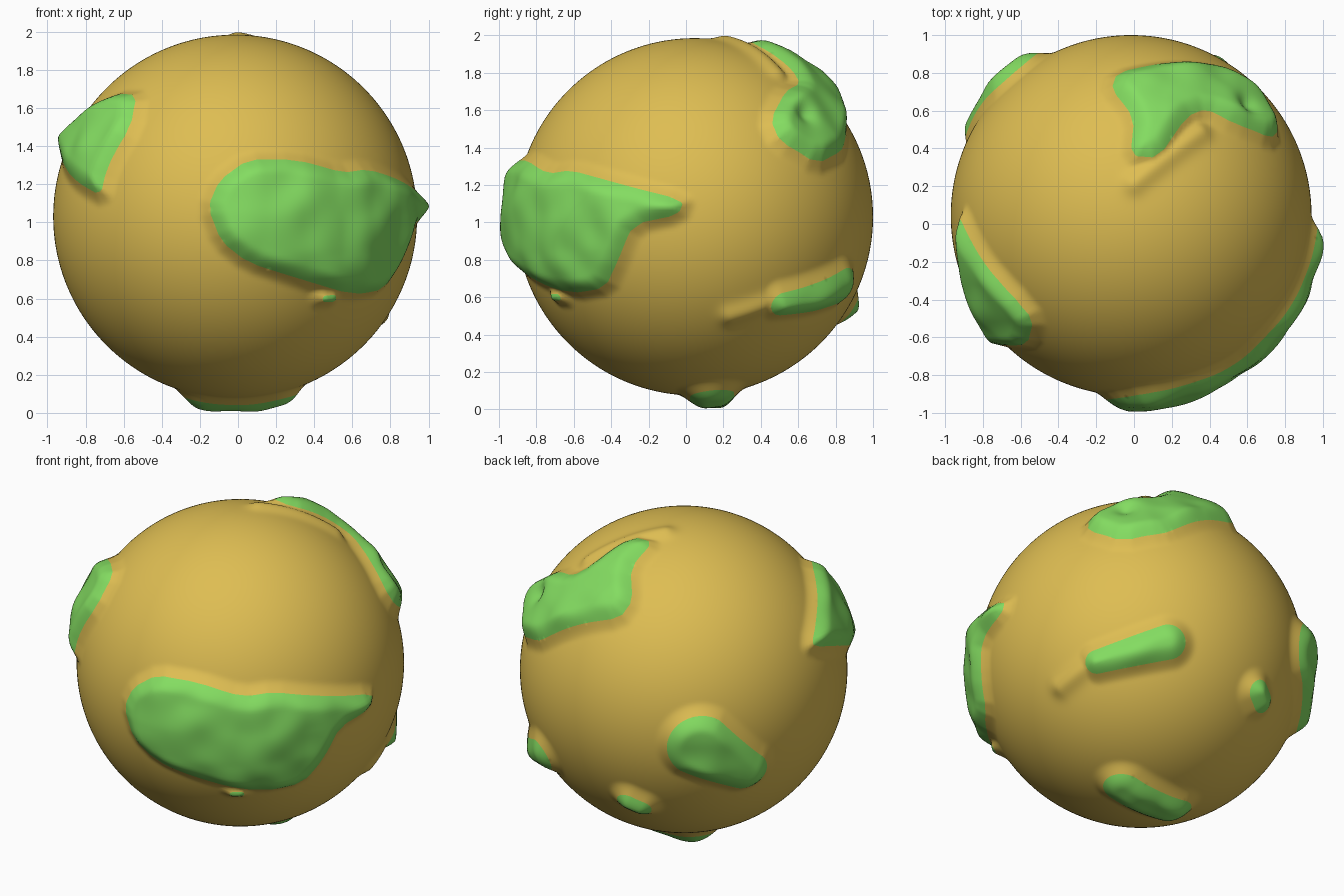
import bpy, bmesh, math
from mathutils import Vector, noise

if "Cube" in bpy.data.objects:
    bpy.data.objects.remove(bpy.data.objects["Cube"])

C = Vector((-0.015, 0.045, 1.03))   # globe centre
R, RG = 0.955, 0.99                 # globe radius, radius at the land border

# view: (azimuth, elevation, horizontal centre, vertical centre)
VIEWS = {
    "F": (0, 0, C.x, C.z), "R": (90, 0, C.y, C.z), "T": (0, 90, C.x, C.y),
    "B": (0, -90, C.x, -C.y), "BL": (215, 22, 0, 0), "BR": (145, -30, 0, 0),
}


def direction(view, a, b):
    """Unit direction from the globe centre for a point seen in a view."""
    az, el, ca, cb = VIEWS[view]
    az, el = math.radians(az), math.radians(el)
    u, v = (a - ca) / RG, (b - cb) / RG
    w = math.sqrt(max(0, 1 - u * u - v * v))
    right = Vector((math.cos(az), math.sin(az), 0))
    out = Vector((math.sin(az) * math.cos(el), -math.cos(az) * math.cos(el), math.sin(el)))
    return (right * u + out.cross(right) * v + out * w).normalized()


def run(view, *pts):
    return [direction(view, a, b) for a, b in pts]


class Land:
    """Rounded coast polygon, flattened around its own middle."""
    def __init__(self, pts):
        self.mid = sum(pts, Vector()).normalized()
        self.e1 = self.mid.orthogonal().normalized()
        self.e2 = self.mid.cross(self.e1)
        flat = [self.flatten(p) for p in pts]
        self.reach = max(p.length for p in flat) + 0.15
        self.poly = []
        for a, b in zip(flat, flat[1:] + flat[:1]):
            self.poly += [a.lerp(b, .2), a.lerp(b, .8)]

    def flatten(self, d):
        q = Vector((d.dot(self.e1), d.dot(self.e2)))
        return q.normalized() * self.mid.angle(d, 0) if q.length > 1e-9 else q

    def inside(self, d):
        """Signed distance to the coast, positive on land."""
        if self.mid.dot(d) < math.cos(self.reach):
            return -1.0
        q, best, within = self.flatten(d), 9.0, False
        for a, b in zip(self.poly, self.poly[1:] + self.poly[:1]):
            ab = b - a
            t = min(1, max(0, (q - a).dot(ab) / ab.length_squared))
            best = min(best, (q - a - ab * t).length)
            if (a.y > q.y) != (b.y > q.y) and q.x < a.x + (q.y - a.y) / ab.y * ab.x:
                within = not within
        return best if within else -best


class Stroke:
    """Tapered stroke between two points, for simple lands and islands."""
    def __init__(self, view, p, q, r0, r1):
        (self.a, self.b), self.r0, self.r1 = run(view, p, q), r0, r1

    def inside(self, d):
        ab = self.b - self.a
        k = min(1, max(0, (d - self.a).dot(ab) / ab.length_squared))
        return self.r0 + (self.r1 - self.r0) * k - (d - self.a.lerp(self.b, k).normalized()).length


front_land = Land(
    run("F", (-.16, 1.08), (-.1, 1.22), (.05, 1.33), (.3, 1.33), (.55, 1.26), (.68, 1.28))
    + run("R", (-.4, 1.22), (-.01, 1.12), (-.04, 1.04), (-.28, .99), (-.36, .8), (-.43, .65))
    + run("F", (.6, .62), (.3, .71), (.05, .79), (-.09, .9)))
upper_back_land = Land(
    run("T", (-.12, .71), (-.09, .8), (.16, .85), (.4, .85))
    + run("R", (.83, 1.38), (.7, 1.31), (.5, 1.43), (.45, 1.55))
    + run("T", (.53, .53), (.38, .61), (.28, .57), (.13, .35), (-.02, .36), (0, .56)))
upper_left_land = Land(
    run("F", (-.65, 1.67), (-.53, 1.67), (-.56, 1.5), (-.69, 1.27), (-.72, 1.14), (-.84, 1.21))
    + run("BL", (.94, .15), (.75, .16)) + run("T", (-.9, -.01)))
lower_right_land = Stroke("BR", (-.33, 0), (.08, .135), .07, .105)
lower_left_land = Stroke("BL", (.1, -.41), (.37, -.56), .2, .13)
bottom_land = Stroke("B", (-.17, -.14), (.2, -.14), .12, .12)
small_island = Stroke("BR", (.64, -.13), (.67, -.19), .07, .07)
tiny_island = Stroke("F", (.46, .6), (.5, .6), .02, .02)
lands = [front_land, upper_back_land, upper_left_land, lower_right_land,
         lower_left_land, bottom_land, small_island, tiny_island]

# Low ridges of sea colour and one hollow
ridges = [Stroke("T", (0, .22), (.36, .5), 0, 0), Stroke("BR", (-.54, -.16), (-.4, -.03), 0, 0)]
hollow = direction("R", .62, 1.57)


def coast(d):
    return max(l.inside(d) for l in lands)


def height(d, s):
    t = min(1, max(0, (s + 0.08) / 0.17))
    t = t * t * (3 - 2 * t)
    h = t * 0.075 + t * t * 0.02 * noise.noise(d * 5.5 + Vector((3, 1, 2)))
    for r in ridges:
        h = max(h, 0.028 * math.exp(-(r.inside(d) / 0.06) ** 2))
    return h - t * 0.035 * math.exp(-((d - hollow).length / 0.06) ** 2)


# Globe
bm = bmesh.new()
bmesh.ops.create_icosphere(bm, subdivisions=6, radius=1)
if len(bm.faces) < 60000:
    bmesh.ops.subdivide_edges(bm, edges=bm.edges[:], cuts=1, use_grid_fill=True)
side = {v: coast(v.co.normalized()) for v in bm.verts}

# Cut clean coast lines
cuts = []
for e in list(bm.edges):
    a, b = e.verts
    sa, sb = side[a], side[b]
    if (sa > 0) != (sb > 0):
        nv = bmesh.utils.edge_split(e, a, min(.97, max(.03, sa / (sa - sb))))[1]
        side[nv] = 0.0
        cuts.append(nv)
bmesh.ops.connect_verts(bm, verts=cuts)
bmesh.ops.triangulate(bm, faces=[f for f in bm.faces if len(f.verts) > 3])

# Raise the land and colour it
for f in bm.faces:
    f.material_index = 1 if sum(side[v] for v in f.verts) > 0 else 0
    f.smooth = True
for v in bm.verts:
    d = v.co.normalized()
    v.co = C + d * (R + height(d, side[v]))

mesh = bpy.data.meshes.new("globe")
bm.to_mesh(mesh)
bm.free()
for name, col in (("golden sea", (.73, .51, .085, 1)), ("green land", (.23, .72, .12, 1))):
    m = bpy.data.materials.new(name)
    m.diffuse_color = col
    m.use_nodes = True
    m.node_tree.nodes["Principled BSDF"].inputs["Base Color"].default_value = m.diffuse_color
    mesh.materials.append(m)
globe = bpy.data.objects.new("globe", mesh)
bpy.context.collection.objects.link(globe)
